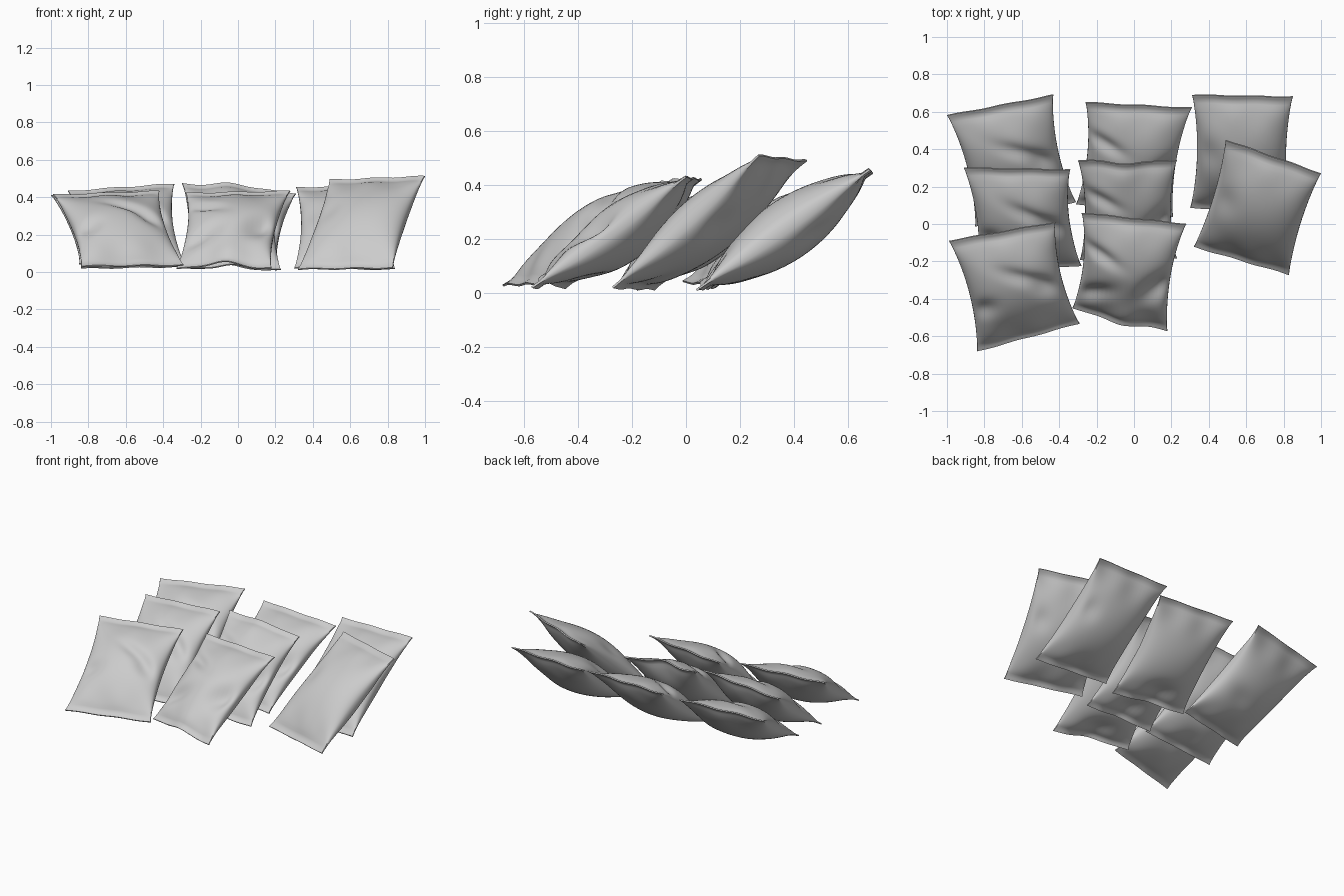
import bpy, bmesh, math
from mathutils import Vector

if "Cube" in bpy.data.objects:
    bpy.data.objects.remove(bpy.data.objects["Cube"])

RING, ROWS = 56, 48
SEAL = 0.05


def gauss(d, w):
    return math.exp(-(d / w) ** 2)


def bag(name, tl, tr, bl, br, thick=0.103, pinch=0.13, dents=(), dip=0.0, arch=0.0, phase=0.0):
    """Pillow bag spanning four seal corners; dents are (s, v, width, height, depth, side, tilt)."""
    tl, tr, bl, br = (Vector(p) for p in (tl, tr, bl, br))
    normal = (br - bl + tr - tl).cross(tl - bl + tr - br).normalized()
    bm = bmesh.new()
    rows = []
    for j in range(ROWS + 1):
        v = j / ROWS
        w = min(max((v - SEAL) / (1 - 2 * SEAL), 0), 1)
        bulge = max(math.sin(math.pi * w), 0) ** 0.75
        left, right = bl.lerp(tl, v), br.lerp(tr, v)
        mid, half = (left + right) / 2, (right - left) / 2
        half = half * (1 - pinch * math.sin(math.pi * v) ** 0.75 if 0 < j < ROWS else 1)
        row = []
        for i in range(RING):
            a = 2 * math.pi * i / RING
            c, n = math.cos(a), math.sin(a)
            side = 1 if n >= 0 else -1
            # the ring is flat at the seals and a full cushion in the middle
            off = 0.004 * side * (abs(n) > 0.01)
            off += side * thick * bulge * abs(n) ** 0.95
            for ds, dv, ws, wv, depth, dside, tilt in dents:
                if side == dside:
                    g = gauss(c - ds, ws) * gauss(v - dv - tilt * (c - ds), wv)
                    off -= side * depth * g * min(1, abs(n) * 1.6) * bulge
            # soft wrinkles radiating from both seals
            wr = gauss(w - 0.07, 0.13) + gauss(w - 0.93, 0.13)
            off += 0.005 * wr * math.sin(7 * c + phase + 2 * v)
            # seal centre sagging at the top and arching at the bottom
            off -= dip * gauss(c, 0.4) * gauss(v - 1, 0.18)
            off += arch * gauss(c, 0.4) * gauss(v, 0.18)
            p = mid + half * c + normal * off
            p.z = max(p.z, 0.0)
            row.append(bm.verts.new(p))
        rows.append(row)
    for lo, hi in zip(rows, rows[1:]):
        for i in range(RING):
            k = (i + 1) % RING
            bm.faces.new((lo[i], lo[k], hi[k], hi[i]))
    # close the thin seal edges with strips
    for row in (rows[0], rows[-1]):
        h = RING // 2
        bm.faces.new((row[0], row[1], row[-1]))
        bm.faces.new((row[h], row[h - 1], row[h + 1]))
        for i in range(1, h - 1):
            bm.faces.new((row[i], row[i + 1], row[RING - i - 1], row[RING - i]))
    bmesh.ops.recalc_face_normals(bm, faces=bm.faces)
    me = bpy.data.meshes.new(name)
    bm.to_mesh(me)
    bm.free()
    ob = bpy.data.objects.new(name, me)
    bpy.context.collection.objects.link(ob)
    bpy.context.view_layer.objects.active = ob
    ob.select_set(True)
    bpy.ops.object.shade_smooth_by_angle(angle=math.radians(50))
    ob.select_set(False)


# crease patterns shared by each column
left_dents = [(0.15, 0.64, 0.4, 0.06, 0.025, 1, -0.2), (0.6, 0.5, 0.25, 0.09, 0.03, 1, -0.2),
              (-0.75, 0.4, 0.25, 0.08, 0.025, 1, 0.1), (0.3, 0.4, 0.4, 0.1, 0.015, -1, 0.1)]
mid_dents = [(-0.6, 0.68, 0.4, 0.06, 0.03, 1, -0.15), (0.7, 0.42, 0.35, 0.13, 0.05, 1, 0.2),
             (-0.65, 0.27, 0.4, 0.09, 0.04, 1, 0.2), (0.0, 0.15, 0.4, 0.1, 0.04, -1, 0)]
right_dents = [(-0.7, 0.55, 0.25, 0.12, 0.015, 1, 0), (0.7, 0.6, 0.2, 0.1, 0.015, -1, 0)]

# left column
bag("left_bag_front", (-0.99, -0.09, 0.41), (-0.42, 0.01, 0.43), (-0.84, -0.68, 0.03), (-0.29, -0.53, 0.035),
    dents=left_dents)
bag("left_bag_middle", (-0.91, 0.30, 0.43), (-0.34, 0.29, 0.47), (-0.84, -0.27, 0.02), (-0.28, -0.22, 0.03),
    dents=left_dents, phase=1)
bag("left_bag_back", (-1.0, 0.58, 0.41), (-0.43, 0.69, 0.45), (-0.85, -0.01, 0.04), (-0.31, 0.12, 0.03),
    dents=left_dents, phase=2)

# middle column
bag("middle_bag_front", (-0.28, 0.06, 0.42), (0.28, 0.0, 0.43), (-0.33, -0.45, 0.02), (0.18, -0.57, 0.02),
    dents=mid_dents, arch=0.045)
bag("middle_bag_middle", (-0.30, 0.34, 0.47), (0.23, 0.34, 0.43), (-0.29, -0.19, 0.02), (0.23, -0.18, 0.01),
    dents=mid_dents, dip=-0.03, arch=0.03, phase=1)
bag("middle_bag_back", (-0.26, 0.65, 0.43), (0.31, 0.62, 0.42), (-0.31, 0.11, 0.02), (0.21, 0.04, 0.01),
    dents=mid_dents, arch=0.03, phase=2)

# right column
bag("right_bag_front", (0.49, 0.45, 0.49), (1.0, 0.27, 0.51), (0.32, -0.12, 0.015), (0.83, -0.27, 0.02),
    thick=0.1, pinch=0.09, dents=right_dents)
bag("right_bag_back", (0.31, 0.69, 0.45), (0.85, 0.68, 0.46), (0.30, 0.09, 0.02), (0.84, 0.05, 0.015),
    thick=0.108, pinch=0.12, dents=right_dents, phase=1)
